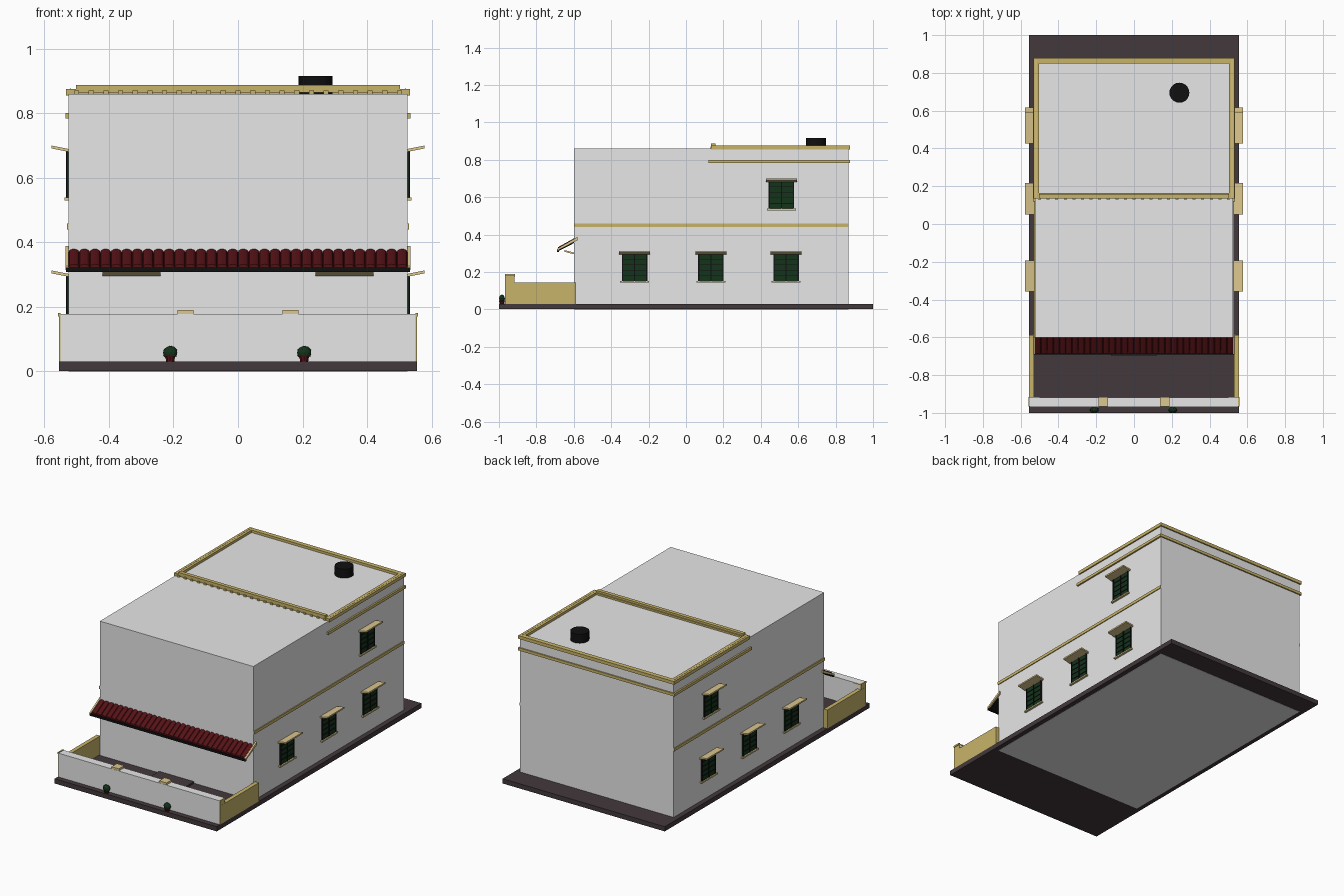
import bpy, bmesh, math
from mathutils import Vector

cube = bpy.data.objects.get("Cube")
if cube:
    bpy.data.objects.remove(cube, do_unlink=True)


def material(name, rgb):
    m = bpy.data.materials.new(name)
    m.use_nodes = True
    m.diffuse_color = (*rgb, 1)
    m.node_tree.nodes["Principled BSDF"].inputs["Base Color"].default_value = (*rgb, 1)
    return m


WHITE = material("white plaster", (0.8, 0.8, 0.8))
TAN = material("ochre trim", (0.58, 0.455, 0.14))
CREAM = material("pale tan stone", (0.72, 0.57, 0.27))
BROWN = material("dark paving", (0.055, 0.04, 0.043))
RED = material("red clay", (0.09, 0.006, 0.008))
GREEN = material("dark green", (0.007, 0.033, 0.011))
BLACK = material("black", (0.005, 0.005, 0.005))


def finish(name, bm, mat):
    bmesh.ops.recalc_face_normals(bm, faces=bm.faces)
    me = bpy.data.meshes.new(name)
    bm.to_mesh(me)
    bm.free()
    me.materials.append(mat)
    ob = bpy.data.objects.new(name, me)
    bpy.context.collection.objects.link(ob)
    return ob


def add_box(bm, x, y, z):
    vs = bmesh.ops.create_cube(bm, size=1)["verts"]
    for v in vs:
        v.co = Vector([(r[0] + r[1]) / 2 + c * (r[1] - r[0]) for r, c in zip((x, y, z), v.co)])


def boxes(name, mat, *specs):
    bm = bmesh.new()
    for s in specs:
        add_box(bm, *s)
    return finish(name, bm, mat)


def both(x0, x1, y, z):
    """The same box on the left and on the right."""
    return [((x0, x1), y, z), ((-x1, -x0), y, z)]


def extrude_x(name, mat, profile, x0, x1):
    """A (y, z) profile drawn out along x."""
    bm = bmesh.new()
    face = bm.faces.new([bm.verts.new((x0, y, z)) for y, z in profile])
    res = bmesh.ops.extrude_face_region(bm, geom=[face])
    for v in res["geom"]:
        if isinstance(v, bmesh.types.BMVert):
            v.co.x = x1
    return finish(name, bm, mat)


def cylinder(name, mat, loc, r1, r2, z0, z1, n):
    bm = bmesh.new()
    bmesh.ops.create_cone(bm, cap_ends=True, segments=n, radius1=r1, radius2=r2, depth=z1 - z0)
    bmesh.ops.translate(bm, vec=(*loc, (z0 + z1) / 2), verts=bm.verts)
    return finish(name, bm, mat)


# Ground slab and house body
W, FRONT, BACK, ROOF = 0.525, -0.6, 0.87, 0.86
boxes("ground_slab", BROWN, ((-0.555, 0.555), (-1, 1), (0.001, 0.03)))
boxes("house_body", WHITE, ((-W, W), (FRONT, BACK), (0, ROOF)))
boxes("door_step", BROWN, ((-0.12, 0.12), (-0.7, FRONT), (0.03, 0.04)))

# Belt course and upper cornice
boxes("belt_course", TAN, *both(W, 0.53, (FRONT, BACK), (0.44, 0.458)))
boxes("upper_cornice", TAN, *both(W, 0.535, (0.12, 0.878), (0.783, 0.8)),
      ((-W, W), (BACK, 0.878), (0.783, 0.8)))

# Roof edging: outer band, raised front bar and dentils
boxes("roof_edging", TAN, *both(0.502, 0.533, (0.135, 0.878), (0.855, 0.875)),
      ((-0.502, 0.502), (0.85, 0.878), (0.855, 0.875)),
      ((-0.502, 0.502), (0.135, 0.165), (0.864, 0.875)),
      ((-0.502, 0.502), (0.135, 0.158), (0.875, 0.887)))
boxes("roof_edge_groove", CREAM, *both(0.517, 0.521, (0.14, 0.87), (0.87, 0.876)))
boxes("roof_dentils", TAN, *[((x - 0.008, x + 0.008), (0.13, 0.15), (0.858, 0.87))
                             for x in (-0.5 + i / 22 for i in range(23))])

# Water tank on the roof
cylinder("water_tank", BLACK, (0.24, 0.695), 0.053, 0.053, ROOF, 0.915, 20)


# Side windows: green panes behind black bars, a sill and a tilted hood
def window(name, side, y, z):
    def rows(x0, x1, y0, y1, z0, z1):
        xs = sorted((side * x0, side * x1))
        return (xs, (y + y0, y + y1), (z + z0, z + z1))
    h, t = 0.068, 0.148
    boxes(name + "_panes", GREEN, rows(W, 0.529, -h, h, 0, t))
    bars = [rows(W, 0.533, c - 0.003, c + 0.003, 0, t) for c in (-h + 0.003, 0, h - 0.003)]
    bars += [rows(W, 0.532, -h, h, k * t / 5 - 0.002, k * t / 5 + 0.002) for k in range(6)]
    boxes(name + "_bars", BLACK, *bars)
    boxes(name + "_sill", CREAM, rows(W, 0.538, -0.077, 0.077, -0.007, 0.002))
    hood = boxes(name + "_hood", CREAM, rows(W, 0.578, -0.083, 0.083, 0.143, 0.152))
    for v in hood.data.vertices:
        v.co.z += (abs(v.co.x) - W) * 0.2


for side, label in ((1, "left"), (-1, "right")):
    for i, (y, z) in enumerate(((-0.275, 0.15), (0.133, 0.15), (0.535, 0.15), (0.51, 0.537))):
        window(f"{label}_window_{i + 1}", side, y, z)

# Hoods on the front wall
for label, x in (("left", 0.33), ("right", -0.33)):
    extrude_x(label + "_front_hood", CREAM,
              [(FRONT, 0.295), (-0.65, 0.308), (-0.65, 0.317), (FRONT, 0.304)], x - 0.09, x + 0.09)

# Tiled awning: sloping board, front beam, end boards and rounded tile rows
A, B = Vector((0, -0.685, 0.318)), Vector((0, -0.588, 0.372))
extrude_x("awning_board", BLACK, [(A.y, A.z - 0.008), (A.y, A.z + 0.004), (B.y, B.z), (B.y, B.z - 0.012)], -W, W)
boxes("awning_beam", BLACK, ((-0.533, 0.533), (-0.69, -0.678), (0.308, 0.322)))
for label, x in (("left", W), ("right", -0.535)):
    extrude_x(label + "_awning_end", CREAM,
              [(-0.687, 0.314), (-0.687, 0.326), (-0.58, 0.388), (-0.58, 0.37)], x, x + 0.01)
count, seg = 32, 6
pitch = 2 * W / count
bm = bmesh.new()
for i in range(count):
    low, high = [], []
    for k in range(seg + 1):
        a = math.pi * k / seg
        off = Vector((-W + pitch * (i + 0.5) - math.cos(a) * pitch / 2, 0, 0.003 + math.sin(a) * 0.011))
        low.append(bm.verts.new(A + off))
        high.append(bm.verts.new(B + off))
    for k in range(seg):
        bm.faces.new((low[k], low[k + 1], high[k + 1], high[k]))
    bm.faces.new(low)
    bm.faces.new(high)
finish("awning_tiles", bm, RED)

# Yard walls, corner posts and caps
boxes("yard_front_wall", WHITE, ((-0.55, 0.55), (-0.968, -0.918), (0.03, 0.177)))
boxes("yard_side_walls", TAN, *both(0.53, 0.555, (-0.967, -0.588), (0.03, 0.145)))
boxes("yard_corner_posts", TAN, *both(0.55, 0.554, (-0.967, -0.918), (0.03, 0.172)))
boxes("yard_corner_caps", TAN, *both(0.5, 0.558, (-0.967, -0.917), (0.17, 0.1765)),
      *both(0.55, 0.558, (-0.967, -0.917), (0.17, 0.18)))
boxes("yard_gate_caps", CREAM, *both(0.138, 0.188, (-0.967, -0.915), (0.175, 0.19)))

# Potted shrubs in front of the yard wall
for label, x in (("left", 0.205), ("right", -0.21)):
    cylinder(label + "_pot", RED, (x, -0.984), 0.013, 0.016, 0.03, 0.047, 10)
    bm = bmesh.new()
    bmesh.ops.create_icosphere(bm, subdivisions=2, radius=1)
    for v in bm.verts:
        v.co = Vector((x + v.co.x * 0.023, -0.984 + v.co.y * 0.016, 0.058 + v.co.z * 0.021))
    finish(label + "_shrub", bm, GREEN)
